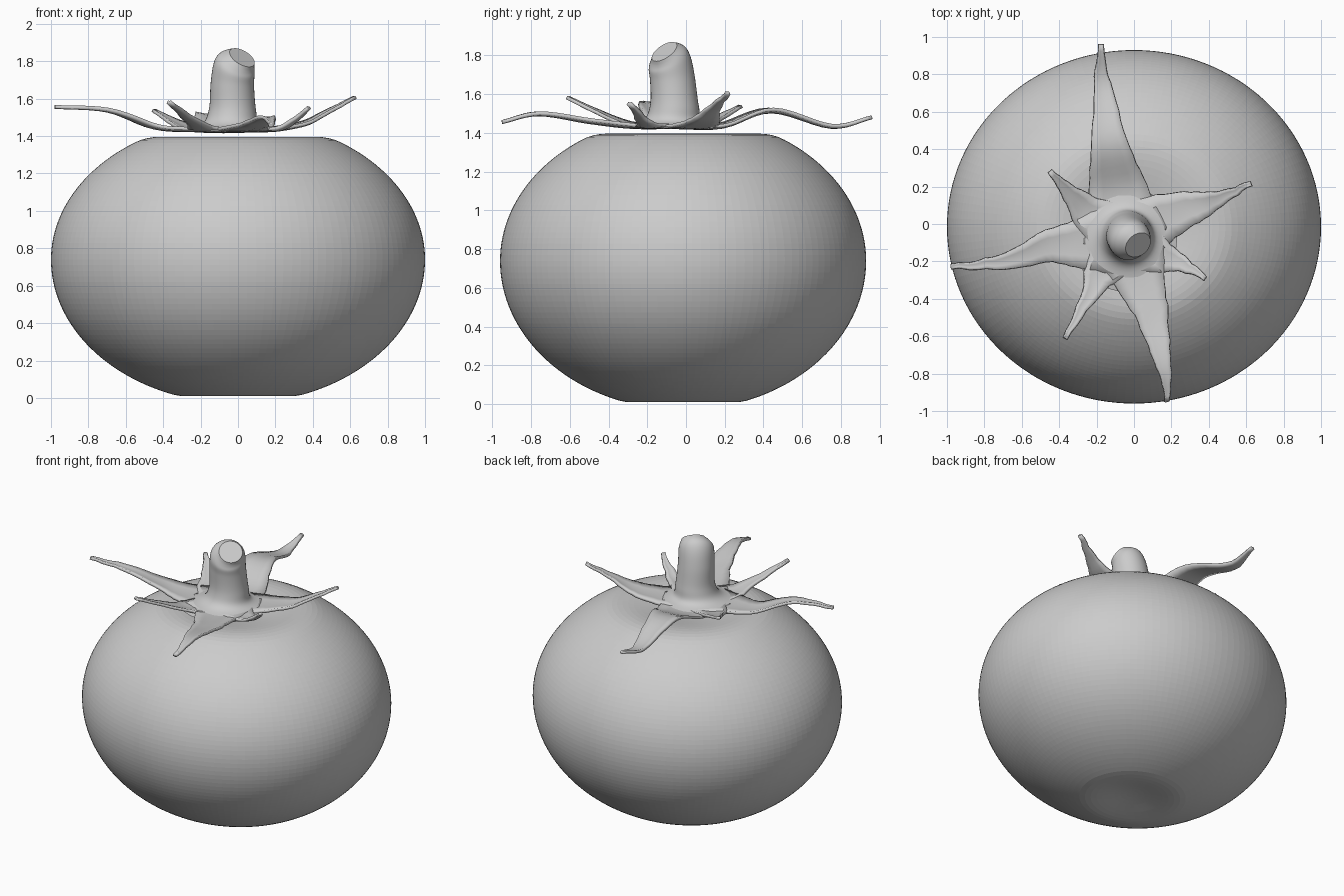
import bpy, bmesh, math, random
from mathutils import Vector

random.seed(4)
cube = bpy.data.objects.get("Cube")
if cube:
    bpy.data.objects.remove(cube)

grey = bpy.data.materials.new("plain grey")
grey.use_nodes = True
colour = (0.6, 0.6, 0.6, 1)
grey.diffuse_color = colour
grey.node_tree.nodes["Principled BSDF"].inputs["Base Color"].default_value = colour

UP = Vector((0, 0, 1))
CROWN = Vector((-0.04, -0.08, 1.43))


def finish(bm, name, angle):
    """Turn the bmesh into an object, smooth below the given edge angle."""
    mesh = bpy.data.meshes.new(name)
    bm.to_mesh(mesh)
    bm.free()
    mesh.materials.append(grey)
    obj = bpy.data.objects.new(name, mesh)
    bpy.context.collection.objects.link(obj)
    bpy.ops.object.select_all(action="DESELECT")
    obj.select_set(True)
    bpy.context.view_layer.objects.active = obj
    if angle:
        bpy.ops.object.shade_smooth_by_angle(angle=math.radians(angle))
    return obj


def spline(points, steps):
    """Catmull-Rom curve through points of any dimension."""
    pts = [Vector(p) for p in points]
    pts = [2 * pts[0] - pts[1]] + pts + [2 * pts[-1] - pts[-2]]
    curve = []
    for a, b, c, d in zip(pts, pts[1:], pts[2:], pts[3:]):
        for i in range(steps):
            t = i / steps
            bend = (2 * a - 5 * b + 4 * c - d) * t * t
            twist = (3 * b - a - 3 * c + d) * t ** 3
            curve.append((2 * b + (c - a) * t + bend + twist) / 2)
    return curve + [pts[-2]]


def loft(bm, rings, closed):
    """Bridge consecutive rows of points with quads."""
    rows = [[bm.verts.new(p) for p in ring] for ring in rings]
    for low, high in zip(rows, rows[1:]):
        count = len(low)
        for i in range(count if closed else count - 1):
            j = (i + 1) % count
            bm.faces.new((low[i], low[j], high[j], high[i]))
    return rows


def circle(centre, radius, tilt, sides):
    turn = UP.rotation_difference(tilt)
    angles = [math.tau * i / sides for i in range(sides)]
    return [centre + turn @ Vector((math.cos(a), math.sin(a), 0)) * radius for a in angles]


def dimple(radius, width, depth):
    return depth * max(0, 1 - (radius / width) ** 2) ** 2


# Round fruit: a squashed sphere with a dimple at each end
bm = bmesh.new()
bmesh.ops.create_uvsphere(bm, u_segments=128, v_segments=80, radius=1)
for v in bm.verts:
    r = math.hypot(v.co.x, v.co.y)
    if v.co.z > 0:
        z = 0.75 * v.co.z - dimple(r, 0.55, 0.14)
    else:
        z = 0.77 * v.co.z + dimple(r, 0.35, 0.07)
    v.co = Vector((v.co.x, v.co.y * 0.945 - 0.015, max(0, z + 0.74)))
finish(bm, "fruit_body", 0)

# Stem flaring into the crown, ending in a slanted cut: x, y, z, radius
stem_path = [(-0.05, -0.08, 1.425, 0.28), (-0.04, -0.07, 1.46, 0.16), (-0.03, -0.06, 1.54, 0.126),
             (-0.03, -0.07, 1.68, 0.116), (-0.015, -0.09, 1.78, 0.11), (0.022, -0.112, 1.82, 0.075)]
cut_direction = Vector((0.45, -0.5, 0.75)).normalized()
rings = []
for p in spline(stem_path, 7):
    lean = min(1, max(0, (p[2] - 1.6) / 0.21)) ** 2
    rings.append(circle(p.xyz, p[3], UP.lerp(cut_direction, lean), 40))
bm = bmesh.new()
rows = loft(bm, rings, True)
bm.faces.new(rows[0][::-1])
bm.faces.new(rows[-1])
finish(bm, "stem", 40)


def add_sepal(name, width, *path):
    """Tapering, slightly cupped leaf; path is x, y and height above the crown."""
    curve = spline([CROWN] + [Vector((x, y, CROWN.z + h)) for x, y, h in path], 6)
    last = len(curve) - 1
    rings = []
    for i, p in enumerate(curve):
        t = i / last
        half = width * (1 - t) ** 1.4 + 0.012
        ahead = curve[min(i + 1, last)] - curve[max(i - 1, 0)]
        side = ahead.cross(UP).normalized()
        ragged = side * random.uniform(-0.005, 0.005)
        rings.append([p + ragged + side * half * s + UP * half * t * s * s / 4
                      for s in (-1, -0.5, 0, 0.5, 1)])
    bm = bmesh.new()
    loft(bm, rings, False)
    sepal = finish(bm, name, 35)
    thick = sepal.modifiers.new("thickness", "SOLIDIFY")
    thick.thickness = 0.018
    thick.offset = 0


add_sepal("back_sepal", 0.22, (-0.09, 0.18, 0), (-0.13, 0.44, 0.08),
          (-0.17, 0.75, 0), (-0.18, 0.96, 0.05))
add_sepal("left_sepal", 0.17, (0.17, 0.04, 0), (0.35, 0.1, 0.03),
          (0.47, 0.14, 0.09), (0.625, 0.215, 0.175))
add_sepal("front_left_sepal", 0.15, (0.13, -0.17, 0), (0.25, -0.21, 0.015), (0.38, -0.29, 0.12))
add_sepal("front_sepal", 0.19, (0.03, -0.28, 0), (0.1, -0.5, 0.025),
          (0.16, -0.76, 0.065), (0.18, -0.95, 0.025))
add_sepal("front_right_sepal", 0.15, (-0.17, -0.25, 0), (-0.24, -0.38, 0.04), (-0.37, -0.61, 0.15))
add_sepal("right_sepal", 0.2, (-0.25, -0.1, 0), (-0.45, -0.12, 0.015),
          (-0.7, -0.2, 0.105), (-0.98, -0.23, 0.125))
add_sepal("back_right_sepal", 0.16, (-0.23, 0.05, 0), (-0.34, 0.16, 0.04), (-0.45, 0.28, 0.105))
